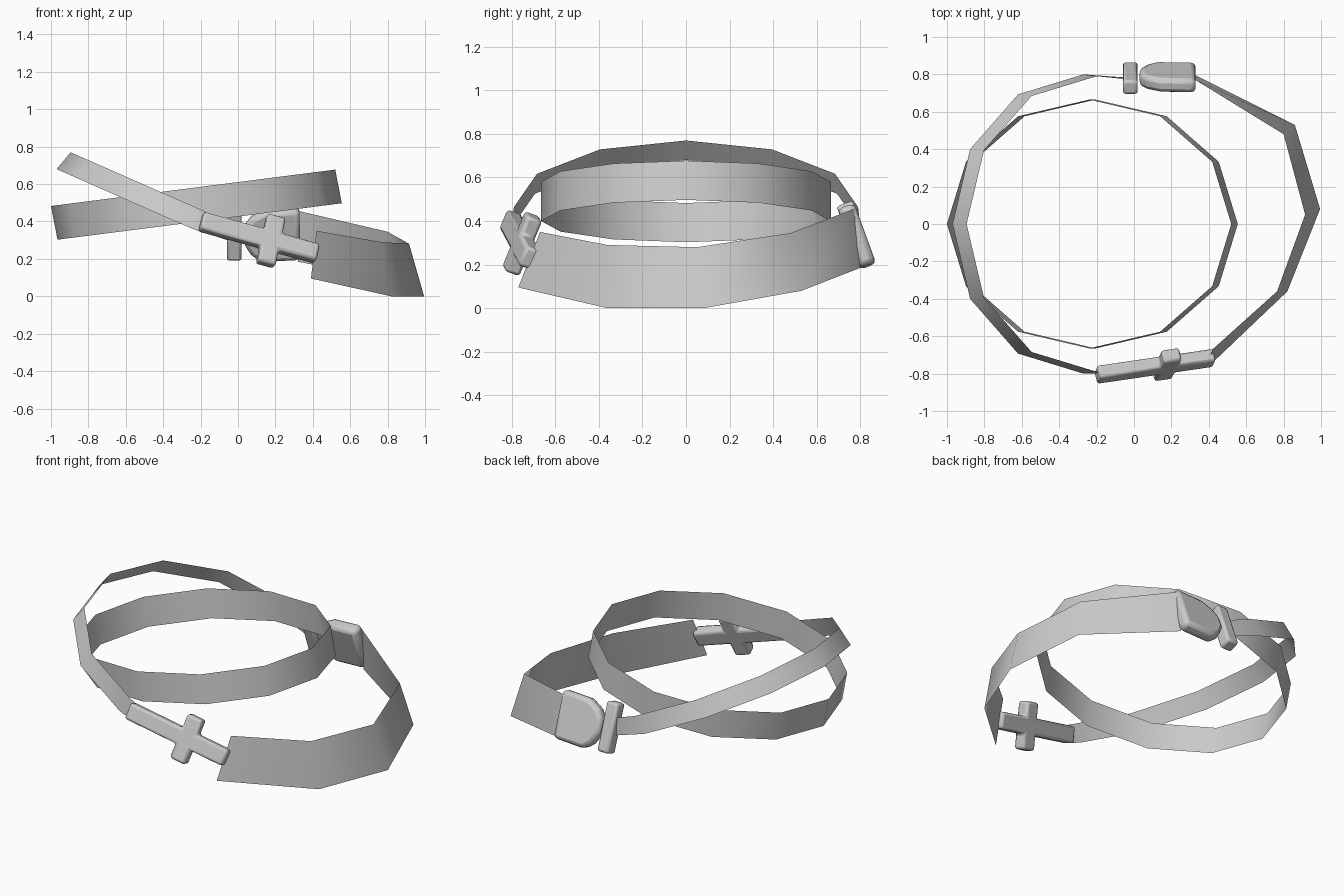
import bpy, bmesh
from math import sin, cos, radians
from mathutils import Vector, Matrix

cube = bpy.data.objects.get("Cube")
if cube:
    bpy.data.objects.remove(cube)

grey = bpy.data.materials.new("plain grey")
grey.use_nodes = True
grey.diffuse_color = (0.6, 0.6, 0.6, 1)
grey.node_tree.nodes["Principled BSDF"].inputs["Base Color"].default_value = (0.6, 0.6, 0.6, 1)


def finish(name, bm):
    mesh = bpy.data.meshes.new(name)
    bm.to_mesh(mesh)
    bm.free()
    mesh.materials.append(grey)
    obj = bpy.data.objects.new(name, mesh)
    bpy.context.collection.objects.link(obj)
    return obj


def smooth(obj, angle):
    bpy.ops.object.select_all(action='DESELECT')
    obj.select_set(True)
    bpy.context.view_layer.objects.active = obj
    bpy.ops.object.shade_smooth_by_angle(angle=radians(angle))


def band(name, lower, upper, closed=False):
    """Thin sheet stretched between a lower and an upper edge."""
    bm = bmesh.new()
    lo = [bm.verts.new(p) for p in lower]
    up = [bm.verts.new(p) for p in upper]
    n = len(lo)
    for i in range(n if closed else n - 1):
        j = (i + 1) % n
        bm.faces.new((lo[i], lo[j], up[j], up[i]))
    smooth(finish(name, bm), 50)


def arc(centre, rx, ry, slope, angles):
    """Points on a tilted ellipse, rising by slope along x."""
    cx, cz = centre
    return [(cx + rx * cos(radians(a)), ry * sin(radians(a)), cz + slope * rx * cos(radians(a)))
            for a in angles]


def slab(name, outline, thick, origin, along, up, bevel):
    """Outline extruded both ways from a tilted plane, with rounded edges."""
    u = Vector(along).normalized()
    n = u.cross(Vector(up)).normalized()
    v = n.cross(u)
    bm = bmesh.new()
    face = bm.faces.new([bm.verts.new((x, y, -thick / 2)) for x, y in outline])
    new = bmesh.ops.extrude_face_region(bm, geom=[face])["geom"]
    bmesh.ops.translate(bm, vec=(0, 0, thick),
                        verts=[g for g in new if isinstance(g, bmesh.types.BMVert)])
    bmesh.ops.recalc_face_normals(bm, faces=bm.faces)
    frame = Matrix((u, v, n)).transposed().to_4x4()
    frame.translation = origin
    bm.transform(frame)
    obj = finish(name, bm)
    mod = obj.modifiers.new("rounded edges", 'BEVEL')
    mod.width = bevel
    mod.segments = 2
    smooth(obj, 50)


# Closed inner ring
full = range(0, 360, 30)
band("inner_ring",
     arc((-0.205, 0.4), 0.76, 0.665, 0.128, full),
     arc((-0.24, 0.58), 0.76, 0.665, 0.128, full), closed=True)

# Narrow strap around the model's right, running to the back clasp
half = range(90, 271, 30)
band("narrow_strap",
     [(0, 0.78, 0.28)] + arc((-0.27, 0.372), 0.70, 0.8, -0.44, half) + [(-0.19, -0.8, 0.34)],
     [(0, 0.77, 0.385)] + arc((-0.2, 0.464), 0.695, 0.79, -0.44, half) + [(-0.17, -0.79, 0.45)])

# Wide strap around the model's left
band("wide_strap",
     [(0.39, -0.77, 0.095), (0.82, -0.36, 0.0), (0.995, 0.08, 0.0), (0.86, 0.53, 0.08), (0.32, 0.8, 0.185)],
     [(0.42, -0.67, 0.35), (0.765, -0.36, 0.29), (0.915, 0.05, 0.28), (0.8, 0.48, 0.345), (0.32, 0.775, 0.457)])

# Cross joining the straps at the front
w, h = 0.05, 0.14
slab("cross",
     [(-0.39, -w), (-w, -w), (-w, -h), (w, -h), (w, -w), (0.26, -w),
      (0.26, w), (w, w), (w, h), (-w, h), (-w, w), (-0.39, w)],
     0.075, (0.175, -0.752, 0.296), (0.615, 0.09, -0.17), (0.05, 0.11, 0.27), 0.015)

# Tapered clasp and its cross bar at the back
lean = (0.13, -0.34, 0.93)
slab("clasp",
     [(-0.14, -0.14), (0.07, -0.15), (0.12, -0.11), (0.16, -0.045),
      (0.16, 0.045), (0.12, 0.1), (0.05, 0.14), (-0.14, 0.15)],
     0.08, (0.19, 0.785, 0.33), (-1, 0, 0), lean, 0.025)
slab("clasp_bar",
     [(-0.04, -0.15), (0.04, -0.15), (0.04, 0.15), (-0.04, 0.15)],
     0.08, (-0.02, 0.78, 0.34), (-1, 0, 0), lean, 0.015)
